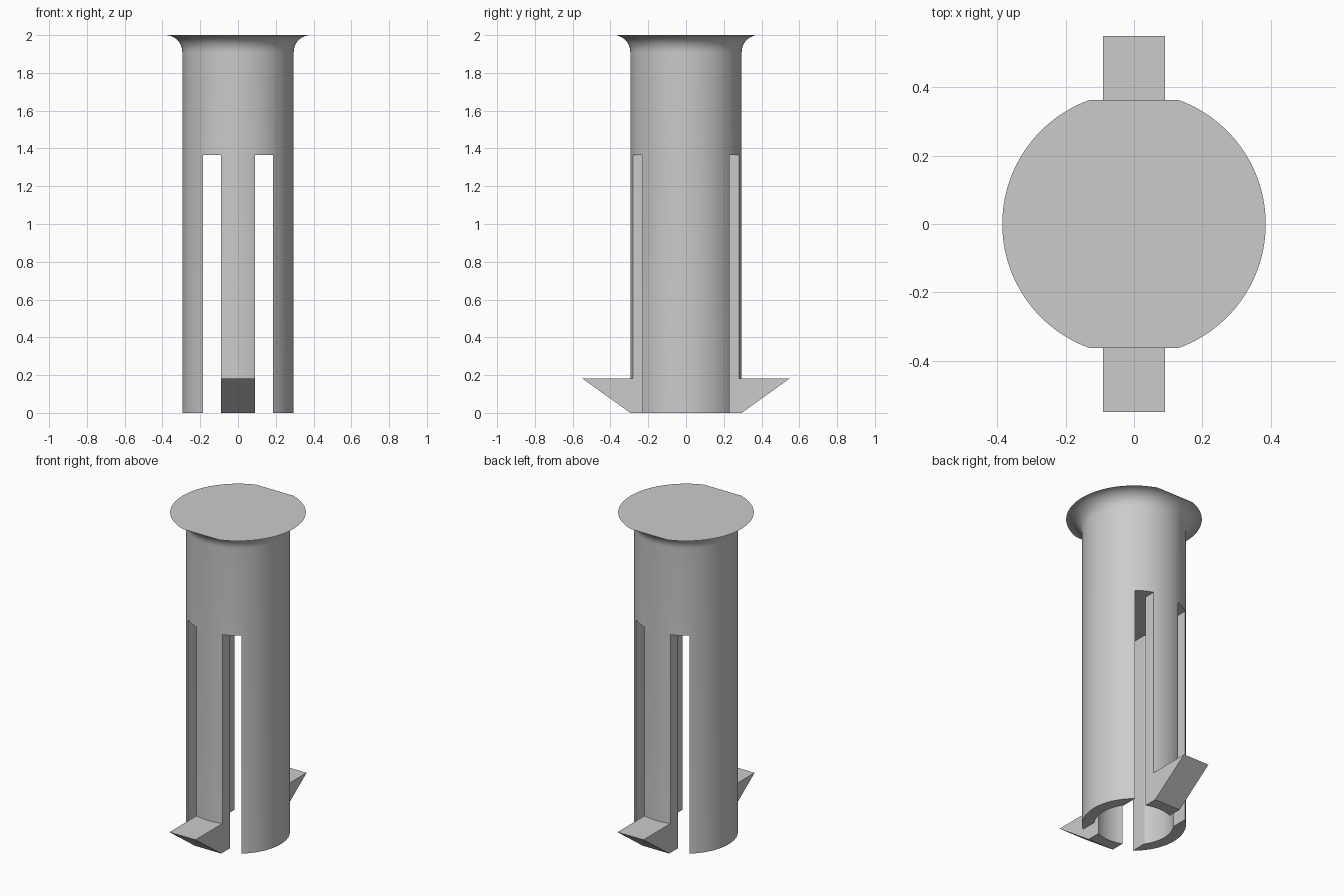
import bpy, bmesh, math

default = bpy.data.objects.get("Cube")
if default:
    bpy.data.objects.remove(default, do_unlink=True)

OUTER, INNER, FLANGE = 0.295, 0.226, 0.385
HEIGHT, SLOT_TOP = 2.0, 1.365
TONGUE, SLOT_EDGE = 0.09, 0.185
SEGMENTS = 96

grey = bpy.data.materials.new("plain grey")
grey.use_nodes = True
colour = (0.6, 0.6, 0.6, 1)
grey.diffuse_color = colour
grey.node_tree.nodes["Principled BSDF"].inputs["Base Color"].default_value = colour


def finish(name, bm):
    bmesh.ops.recalc_face_normals(bm, faces=bm.faces)
    mesh = bpy.data.meshes.new(name)
    bm.to_mesh(mesh)
    bm.free()
    mesh.materials.append(grey)
    obj = bpy.data.objects.new(name, mesh)
    bpy.context.collection.objects.link(obj)
    return obj


def lathe(name, profile):
    """Closed solid of revolution from (radius, z) points."""
    bm = bmesh.new()
    rings = []
    for r, z in profile:
        angles = [2 * math.pi * i / SEGMENTS for i in range(SEGMENTS)]
        rings.append([bm.verts.new((r * math.cos(a), r * math.sin(a), z)) for a in angles])
    for low, high in zip(rings, rings[1:]):
        for i in range(SEGMENTS):
            j = (i + 1) % SEGMENTS
            bm.faces.new((low[i], low[j], high[j], high[i]))
    bm.faces.new(rings[0][::-1])
    bm.faces.new(rings[-1])
    return finish(name, bm)


def prism(name, outline, x0, x1):
    """Extrude a (y, z) outline along x."""
    bm = bmesh.new()
    face = bm.faces.new([bm.verts.new((x0, y, z)) for y, z in outline])
    moved = bmesh.ops.extrude_face_region(bm, geom=[face])["geom"]
    verts = [g for g in moved if isinstance(g, bmesh.types.BMVert)]
    bmesh.ops.translate(bm, verts=verts, vec=(x1 - x0, 0, 0))
    return finish(name, bm)


def combine(target, other, operation):
    mod = target.modifiers.new(operation, "BOOLEAN")
    mod.operation, mod.solver, mod.object = operation, "EXACT", other
    bpy.context.view_layer.objects.active = target
    bpy.ops.object.modifier_apply(modifier=mod.name)
    bpy.data.objects.remove(other, do_unlink=True)


def box(y, z0, z1):
    return [(-y, z0), (y, z0), (y, z1), (-y, z1)]


# Sleeve with a flared head
flare = FLANGE - OUTER
profile = [(OUTER, 0)]
for i in range(13):
    a = math.pi / 2 * i / 12
    profile.append((FLANGE - flare * math.cos(a), HEIGHT - flare + flare * math.sin(a)))
sleeve = lathe("slotted_sleeve", profile)

# Hollow lower bore
combine(sleeve, lathe("bore_cutter", [(INNER, -0.1), (INNER, SLOT_TOP)]), "DIFFERENCE")

for side in (-1, 1):
    # Slots either side of the spring tongues
    x0, x1 = sorted((side * TONGUE, side * SLOT_EDGE))
    combine(sleeve, prism("slot_cutter", box(0.5, -0.1, SLOT_TOP), x0, x1), "DIFFERENCE")

    # Flats on the front and back of the head
    flat = [(side * y, z) for y, z in ((0.363, 1.8), (0.5, 1.8), (0.5, 2.1), (0.363, 2.1))]
    combine(sleeve, prism("flat_cutter", flat, -0.5, 0.5), "DIFFERENCE")

# Wedge barbs at the tongue tips
for side in (-1, 1):
    barb = [(side * y, z) for y, z in ((0.25, 0), (0.295, 0), (0.55, 0.183), (0.25, 0.183))]
    combine(sleeve, prism("barb", barb, -TONGUE, TONGUE), "UNION")

bpy.ops.object.select_all(action="DESELECT")
sleeve.select_set(True)
bpy.context.view_layer.objects.active = sleeve
bpy.ops.object.shade_smooth_by_angle(angle=math.radians(30))
